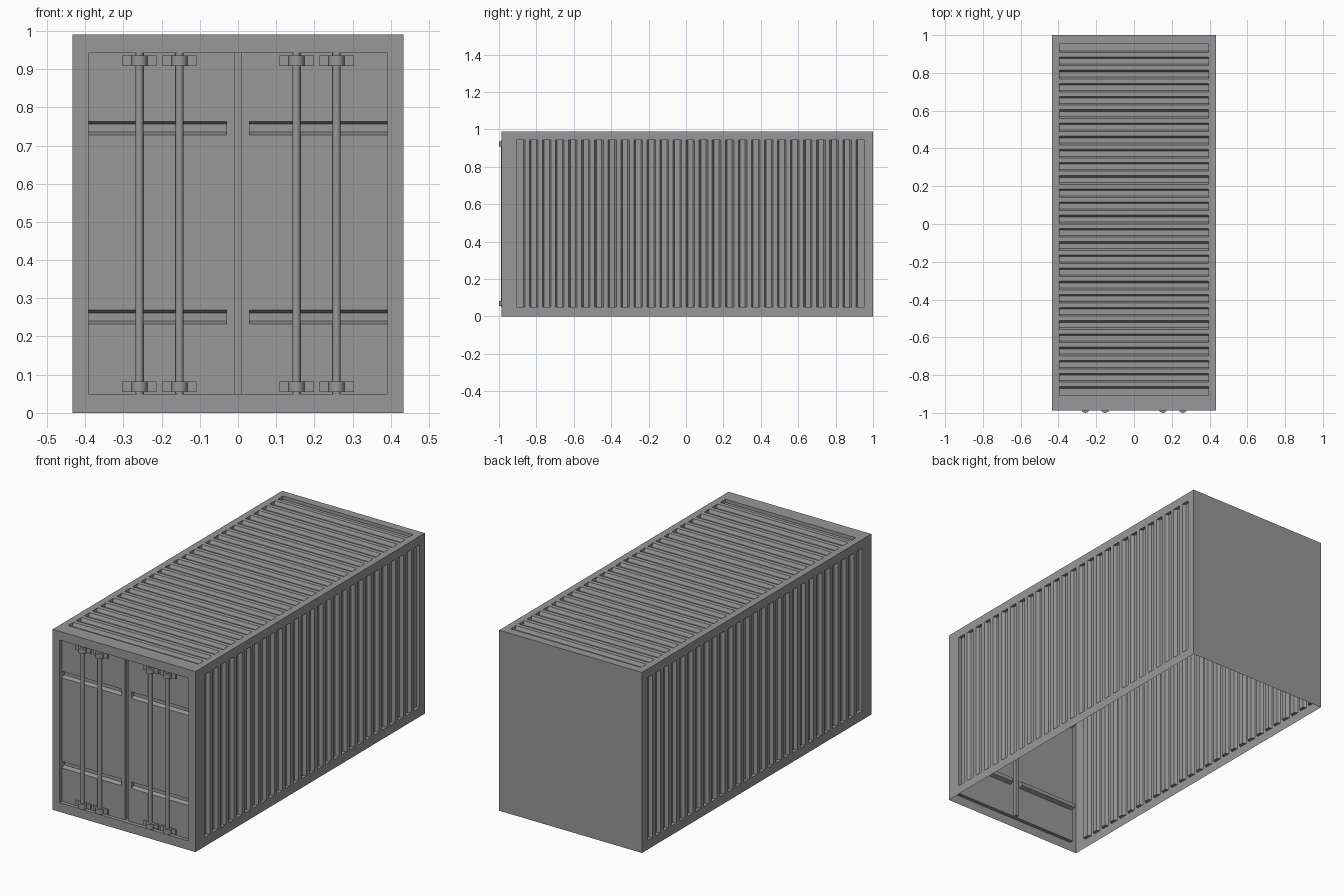
import bpy, bmesh, math
from mathutils import Vector

if "Cube" in bpy.data.objects:
    bpy.data.objects.remove(bpy.data.objects["Cube"])

HX, Y0, Y1, TOP = 0.433, -0.987, 1.0, 0.99      # overall shell limits
RX, RZ0, RZ1 = 0.392, 0.05, 0.942               # recessed door area
RECESS = 0.02
DOOR_Y = Y0 + RECESS
BAR_Y = -0.979

# dark grey paint for the whole container
paint = bpy.data.materials.new("dark_grey_paint")
paint.diffuse_color = (0.315, 0.315, 0.315, 1)
paint.use_nodes = True
paint.node_tree.nodes["Principled BSDF"].inputs["Base Color"].default_value = paint.diffuse_color


def finish(bm, name):
    me = bpy.data.meshes.new(name)
    bm.to_mesh(me)
    bm.free()
    me.materials.append(paint)
    ob = bpy.data.objects.new(name, me)
    bpy.context.collection.objects.link(ob)
    return ob


def grooved_panel(name, place, outward, u_range, v_range, span, grooves, depth, floor=True):
    """Flat sheet with grooves running along v; each groove is (mouth, floor, floor, mouth) in u."""
    bm = bmesh.new()
    (u0, u1), (v0, v1), (a0, a1) = u_range, v_range, span

    def face(*pts):
        co = [Vector(place(*p)) for p in pts]
        if (co[1] - co[0]).length + (co[2] - co[1]).length > 1e-6:
            bm.faces.new([bm.verts.new(c) for c in co])

    def strip(ua, ub, va, vb, da=0, db=0):
        if ub - ua < 1e-6 and abs(da - db) < 1e-6 or vb - va < 1e-6:
            return
        face((ua, va, da), (ub, va, db), (ub, vb, db), (ua, vb, da))

    def flat(ua, ub, middle=True):
        strip(ua, ub, v0, a0)
        strip(ua, ub, a1, v1)
        if middle:
            strip(ua, ub, a0, a1)

    u = u0
    for a, b, c, d in grooves:
        flat(u, a)
        flat(a, d, False)
        strip(a, b, a0, a1, 0, depth)
        strip(c, d, a0, a1, depth, 0)
        if floor:
            strip(b, c, a0, a1, depth, depth)
        face((a, a0, 0), (d, a0, 0), (c, a0, depth), (b, a0, depth))
        face((b, a1, depth), (c, a1, depth), (d, a1, 0), (a, a1, 0))
        u = d
    flat(u, u1)
    # make every face look outward
    bm.normal_update()
    n = (Vector(place(1, 0, 0)) - Vector(place(0, 0, 0))).cross(
        Vector(place(0, 1, 0)) - Vector(place(0, 0, 0)))
    if n.dot(Vector(outward)) < 0:
        bmesh.ops.reverse_faces(bm, faces=bm.faces[:])
    bmesh.ops.remove_doubles(bm, verts=bm.verts[:], dist=1e-5)
    return finish(bm, name)


# corrugation pattern shared by side walls and roof
COUNT, START, END, MOUTH, SLOPE = 27, -0.907, 0.954, 0.046, 0.009
pitch = (END - START - MOUTH) / (COUNT - 1)
ribs = []
for i in range(COUNT):
    a = START + i * pitch
    d = a + MOUTH
    ribs.append((a, a if i == 0 else a + SLOPE, d if i == COUNT - 1 else d - SLOPE, d))

# side walls
for s, side in ((1, "right"), (-1, "left")):
    grooved_panel(side + "_wall", lambda u, v, d, s=s: (s * (HX - d), u, v), (s, 0, 0),
                  (Y0, Y1), (0, TOP), (RZ0, 0.943), ribs, 0.018)

# roof
grooved_panel("roof", lambda u, v, d: (v, u, TOP - d), (0, 0, 1),
              (Y0, Y1), (-HX, HX), (-0.395, 0.395), ribs, 0.018)

# plain back wall
grooved_panel("back_wall", lambda u, v, d: (u, Y1 - d, v), (0, 1, 0),
              (-HX, HX), (0, TOP), (0, TOP), [], 0)

# front frame with open middle
grooved_panel("door_frame", lambda u, v, d: (u, Y0 + d, v), (0, -1, 0),
              (-HX, HX), (0, TOP), (RZ0, RZ1), [(-RX, -RX, RX, RX)], RECESS, floor=False)

# door leaves with two horizontal grooves each
beams = [(z, z + 0.008, z + 0.029, z + 0.036) for z in (0.233, 0.727)]
for s, side in ((1, "right"), (-1, "left")):
    grooved_panel(side + "_door", lambda u, v, d, s=s: (s * v, DOOR_Y + d, u), (0, -1, 0),
                  (RZ0, RZ1), (0.009, RX), (0.03, RX), beams, 0.022)

# gap between the doors
grooved_panel("door_gap", lambda u, v, d: (u, DOOR_Y + d, v), (0, -1, 0),
              (-0.009, 0.009), (RZ0, RZ1), (RZ0, RZ1), [(-0.009, -0.009, 0.009, 0.009)], 0.02)


def extrude_z(name, profile, z0, z1):
    bm = bmesh.new()
    f = bm.faces.new([bm.verts.new((x, y, z0)) for x, y in profile])
    ext = bmesh.ops.extrude_face_region(bm, geom=[f])["geom"]
    bmesh.ops.translate(bm, vec=(0, 0, z1 - z0),
                        verts=[g for g in ext if isinstance(g, bmesh.types.BMVert)])
    bmesh.ops.recalc_face_normals(bm, faces=bm.faces[:])
    return finish(bm, name)


# lock rods and their clamps
hardware = []
for x in (-0.258, -0.153, 0.153, 0.258):
    rod = [(x + 0.0105 * math.cos(t * math.tau / 16), BAR_Y + 0.0105 * math.sin(t * math.tau / 16))
           for t in range(16)]
    hardware.append(extrude_z("lock_rod", rod, RZ0, RZ1))
    arch = [(x - 0.021 * math.cos(t * math.pi / 10), BAR_Y - 0.021 * math.sin(t * math.pi / 10))
            for t in range(11)]
    fy = DOOR_Y - 0.008
    clamp = ([(x - 0.045, DOOR_Y), (x - 0.045, fy), (x - 0.021, fy)] + arch +
             [(x + 0.021, fy), (x + 0.045, fy), (x + 0.045, DOOR_Y)])
    for z in (0.055, 0.908):
        hardware.append(extrude_z("rod_clamp", clamp, z, z + 0.027))

bpy.ops.object.select_all(action='DESELECT')
for ob in hardware:
    ob.select_set(True)
bpy.context.view_layer.objects.active = hardware[0]
bpy.ops.object.shade_smooth_by_angle(angle=math.radians(35))
